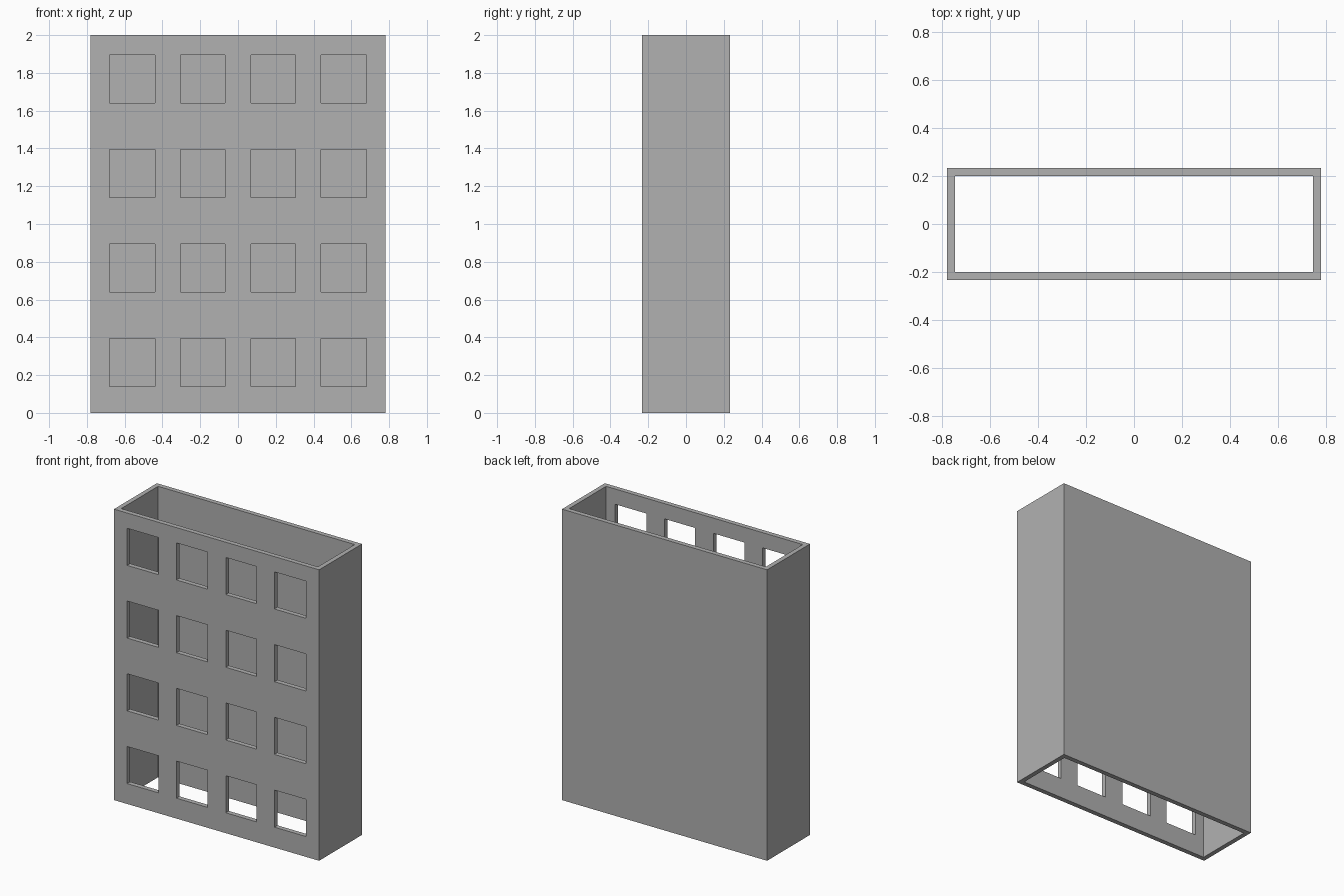
import bpy, bmesh

if "Cube" in bpy.data.objects:
    bpy.data.objects.remove(bpy.data.objects["Cube"])

# Overall sizes: outer and inner half width / half depth, height
OUT_X, OUT_Y = 0.78, 0.233
IN_X, IN_Y = 0.748, 0.20
HEIGHT = 2.0

# Window edges across the front and up the facade
half = [0.07, 0.305, 0.44, 0.68]
win_x = [-v for v in reversed(half)] + half
win_z = [0.5 * floor + z for floor in range(4) for z in (0.14, 0.395)]
levels = [0.0] + win_z + [HEIGHT]


def outline(hx, hy):
    """Plan outline: front points left to right, then the two back corners."""
    return [(x, -hy) for x in [-hx] + win_x + [hx]] + [(hx, hy), (-hx, hy)]


concrete = bpy.data.materials.new("concrete grey")
concrete.diffuse_color = (0.44, 0.44, 0.44, 1.0)
concrete.use_nodes = True
concrete.node_tree.nodes["Principled BSDF"].inputs["Base Color"].default_value = concrete.diffuse_color

bm = bmesh.new()
outer = [[bm.verts.new((x, y, z)) for x, y in outline(OUT_X, OUT_Y)] for z in levels]
inner = [[bm.verts.new((x, y, z)) for x, y in outline(IN_X, IN_Y)] for z in levels]
count = len(outer[0])
last = len(levels) - 1

for j in range(count):
    n = (j + 1) % count
    # Bottom and top rims of the open tube
    for k in (0, last):
        bm.faces.new((outer[k][j], outer[k][n], inner[k][n], inner[k][j]))
    for k in range(last):
        corners = [(k, j), (k, n), (k + 1, n), (k + 1, j)]
        if j < len(win_x) and j % 2 and k % 2:
            # Window opening: four reveals through the wall
            for (a, b), (c, d) in zip(corners, corners[1:] + corners[:1]):
                bm.faces.new((outer[a][b], outer[c][d], inner[c][d], inner[a][b]))
        else:
            # Solid wall: outside and inside skins
            bm.faces.new([outer[a][b] for a, b in corners])
            bm.faces.new([inner[a][b] for a, b in reversed(corners)])

bmesh.ops.recalc_face_normals(bm, faces=bm.faces[:])
mesh = bpy.data.meshes.new("building_shell")
bm.to_mesh(mesh)
bm.free()
mesh.materials.append(concrete)
shell = bpy.data.objects.new("building_shell", mesh)
bpy.context.collection.objects.link(shell)
